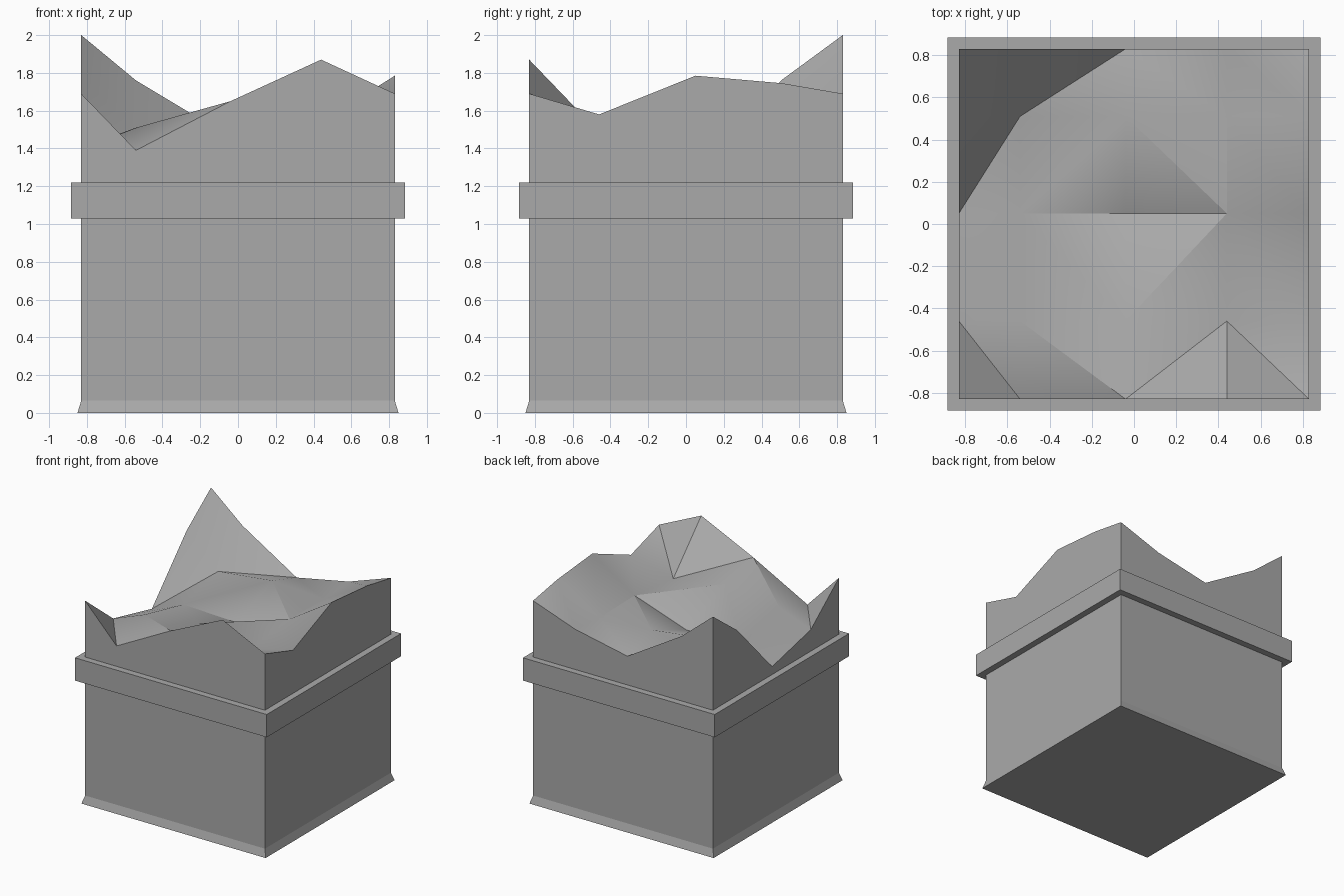
import bpy, bmesh, math

if "Cube" in bpy.data.objects:
    bpy.data.objects.remove(bpy.data.objects["Cube"], do_unlink=True)

grey = bpy.data.materials.new("stone grey")
grey.use_nodes = True
grey.diffuse_color = (0.4, 0.4, 0.4, 1)
grey.node_tree.nodes["Principled BSDF"].inputs["Base Color"].default_value = (0.4, 0.4, 0.4, 1)

HALF = 0.83
FOOT_TOP = 0.065


def finish(name, bm):
    bmesh.ops.recalc_face_normals(bm, faces=bm.faces)
    mesh = bpy.data.meshes.new(name)
    bm.to_mesh(mesh)
    bm.free()
    mesh.materials.append(grey)
    obj = bpy.data.objects.new(name, mesh)
    bpy.context.collection.objects.link(obj)
    return obj


def square(bm, half, z):
    return [bm.verts.new((sx * half, sy * half, z))
            for sx, sy in ((-1, -1), (1, -1), (1, 1), (-1, 1))]


def bridge(bm, low, high):
    n = len(low)
    for i in range(n):
        j = (i + 1) % n
        bm.faces.new((low[i], low[j], high[j], high[i]))


# Grid lines and heights of the rugged top, rows running front to back
xs = (-HALF, -0.54, -0.04, 0.44, HALF)
ys = (-HALF, -0.46, 0.05, 0.51, HALF)
heights = (
    (1.69, 1.39, 1.65, 1.87, 1.69),
    (1.40, 1.51, 1.57, 1.485, 1.58),
    (1.286, 1.40, 1.38, 1.54, 1.785),
    (1.765, 1.50, 1.557, 1.53, 1.745),
    (2.0, 1.76, 1.46, 1.555, 1.69),
)
# Cells (column, row) split from front left to back right
rising = {(0, 1), (2, 0), (2, 1), (0, 2), (1, 2), (1, 3)}

# Rugged top surface
bm = bmesh.new()
grid = [[bm.verts.new((x, y, z)) for x, z in zip(xs, row)] for y, row in zip(ys, heights)]
for r in range(4):
    for c in range(4):
        a, b = grid[r][c], grid[r][c + 1]
        d, e = grid[r + 1][c], grid[r + 1][c + 1]
        if (c, r) in rising:
            tris = ((a, b, e), (a, e, d))
        else:
            tris = ((a, b, d), (b, e, d))
        for t in tris:
            bm.faces.new(t)
terrain = finish("rugged_top", bm)
if terrain.data.polygons[0].normal.z < 0:
    terrain.data.flip_normals()
bpy.ops.object.select_all(action='DESELECT')
terrain.select_set(True)
bpy.context.view_layer.objects.active = terrain
bpy.ops.object.shade_smooth_by_angle(angle=math.radians(30))

# Block walls rising to the edge of the top
border = [(c, 0) for c in range(4)] + [(4, r) for r in range(4)]
border += [(4 - c, 4) for c in range(4)] + [(0, 4 - r) for r in range(4)]
bm = bmesh.new()
low = [bm.verts.new((xs[c], ys[r], FOOT_TOP)) for c, r in border]
high = [bm.verts.new((xs[c], ys[r], heights[r][c])) for c, r in border]
bridge(bm, low, high)
finish("block_walls", bm)

# Flared foot with a closed underside
bm = bmesh.new()
bottom = square(bm, 0.85, 0)
bridge(bm, bottom, square(bm, HALF, FOOT_TOP))
bm.faces.new(bottom[::-1])
foot = finish("flared_foot", bm)
if foot.data.polygons[-1].normal.z > 0:
    foot.data.flip_normals()

# Square band around the block
bm = bmesh.new()
profile = ((HALF, 1.03), (0.885, 1.03), (0.885, 1.22), (HALF, 1.22))
loops = [square(bm, h, z) for h, z in profile]
for i in range(4):
    bridge(bm, loops[i], loops[(i + 1) % 4])
finish("band", bm)
